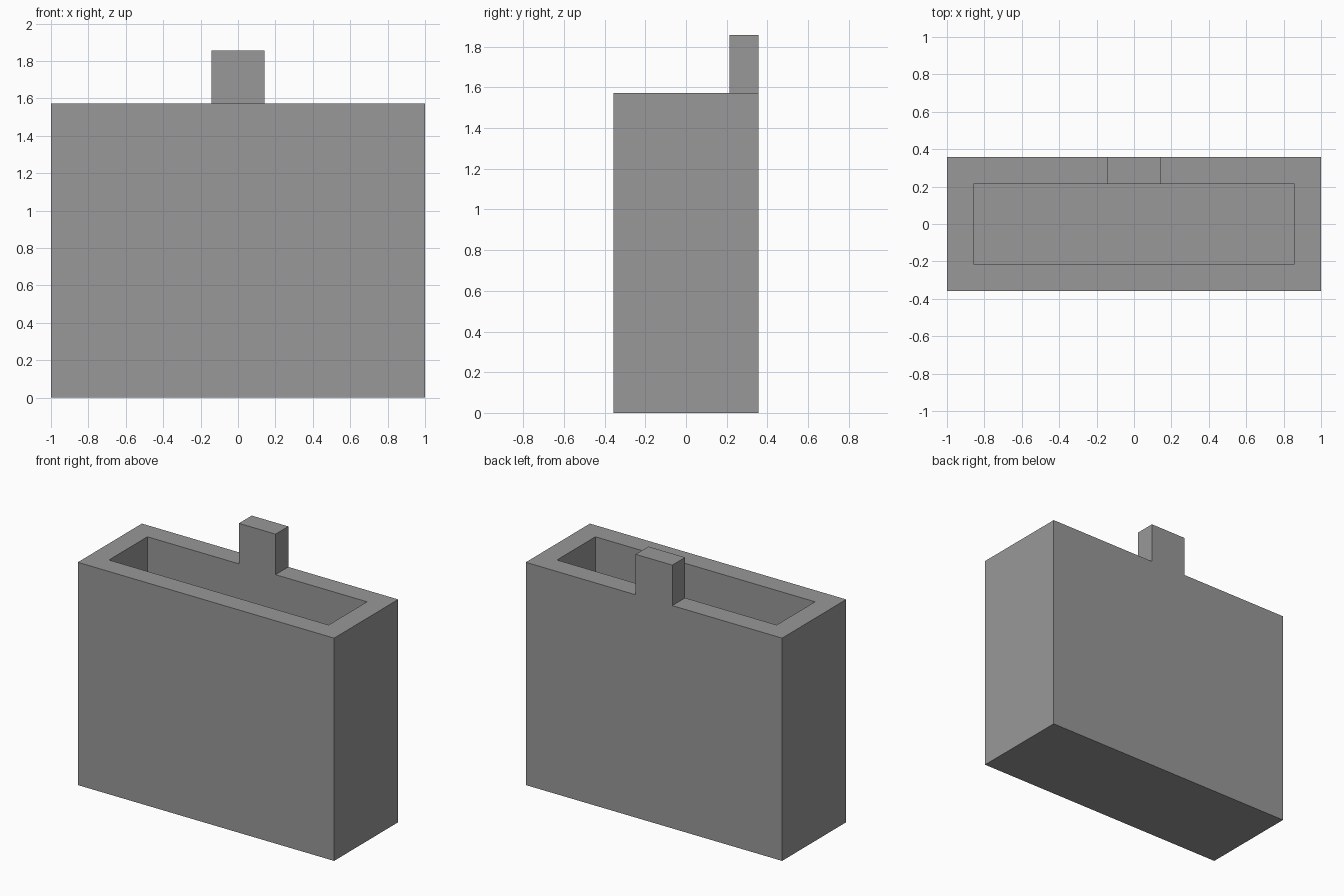
import bpy
import bmesh
from mathutils import Matrix, Vector

cube = bpy.data.objects.get("Cube")
if cube:
    bpy.data.objects.remove(cube, do_unlink=True)

UNIT = 1 / 7                      # wall thickness, which sets every size
WIDTH, DEPTH, HEIGHT = 14 * UNIT, 5 * UNIT, 11 * UNIT
TAB_HEIGHT = 2 * UNIT

grey = bpy.data.materials.new("plain grey")
grey.use_nodes = True
colour = (0.316, 0.316, 0.316, 1)
grey.diffuse_color = colour
grey.node_tree.nodes["Principled BSDF"].inputs["Base Color"].default_value = colour


def push(bm, face, dz):
    """Extrude one face straight up or down."""
    new = bmesh.ops.extrude_discrete_faces(bm, faces=[face])["faces"][0]
    bmesh.ops.translate(bm, verts=new.verts, vec=(0, 0, dz))


bm = bmesh.new()

# Solid outer block
bmesh.ops.create_cube(bm, size=1, matrix=Matrix.Translation((0, 0, HEIGHT / 2))
                      @ Matrix.Diagonal((WIDTH, DEPTH, HEIGHT, 1)))

# Inset the top for the rim, then sink the cavity to a floor one wall thick
top = max(bm.faces, key=lambda f: f.calc_center_median().z)
rim = bmesh.ops.inset_region(bm, faces=[top], thickness=UNIT,
                             use_even_offset=True)["faces"]
back_rim = max(rim, key=lambda f: f.calc_center_median().y)
push(bm, top, UNIT - HEIGHT)

# Cut the middle out of the back rim and raise it as the tab
strip = [back_rim]
for x in (-UNIT, UNIT):
    geom = strip + list({e for f in strip for e in f.edges}) \
        + list({v for f in strip for v in f.verts})
    cut = bmesh.ops.bisect_plane(bm, geom=geom, plane_co=Vector((x, 0, 0)),
                                 plane_no=Vector((1, 0, 0)))
    strip = [g for g in cut["geom"] if isinstance(g, bmesh.types.BMFace)]
tab = min(strip, key=lambda f: abs(f.calc_center_median().x))
push(bm, tab, TAB_HEIGHT)

bmesh.ops.recalc_face_normals(bm, faces=bm.faces)
mesh = bpy.data.meshes.new("open_box_with_tab")
bm.to_mesh(mesh)
bm.free()
mesh.materials.append(grey)
box = bpy.data.objects.new("open_box_with_tab", mesh)
bpy.context.collection.objects.link(box)
